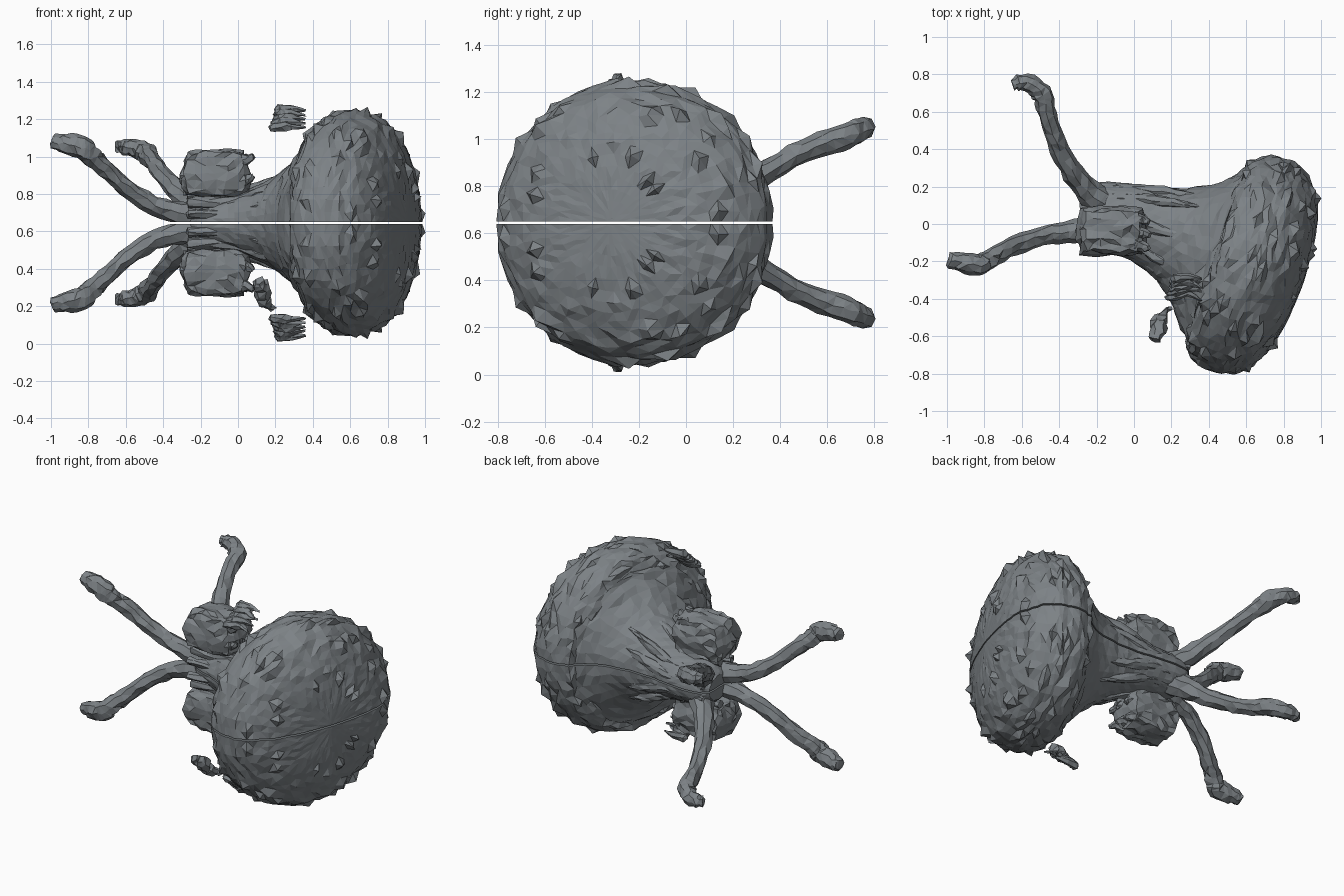
import bpy, bmesh, random
from math import sin, cos, pi, radians
from mathutils import Vector

if "Cube" in bpy.data.objects:
    bpy.data.objects.remove(bpy.data.objects["Cube"])

random.seed(7)
MID = 0.645          # mirror plane height
GAP = 0.005          # half of the slit between the two halves
MAT = bpy.data.materials.new("dark_grey")
MAT.diffuse_color = (0.205, 0.225, 0.24, 1)
MAT.use_nodes = True
MAT.node_tree.nodes["Principled BSDF"].inputs["Base Color"].default_value = MAT.diffuse_color


def smooth_path(points, steps):
    """Catmull-Rom resampling of tuples of any length."""
    p = [points[0]] + list(points) + [points[-1]]
    out = []
    for i in range(1, len(p) - 2):
        for s in range(steps):
            t = s / steps
            out.append(tuple(
                0.5 * (2 * b + (c - a) * t + (2 * a - 5 * b + 4 * c - d) * t * t
                       + (3 * b - a - 3 * c + d) * t ** 3)
                for a, b, c, d in zip(p[i - 1], p[i], p[i + 1], p[i + 2])))
    out.append(tuple(points[-1]))
    return out


def skin(bm, rings):
    """Bridge rings of points and close both ends."""
    vs = [[bm.verts.new(q) for q in r] for r in rings]
    n = len(vs[0])
    for a, b in zip(vs, vs[1:]):
        for k in range(n):
            bm.faces.new((a[k], a[(k + 1) % n], b[(k + 1) % n], b[k]))
    bm.faces.new(vs[0][::-1])
    bm.faces.new(vs[-1])
    return vs


def jitter(verts, amount):
    for v in verts:
        v.co += Vector([random.uniform(-amount, amount) for _ in range(3)])


def finish(name, bm, mirror=True):
    bmesh.ops.recalc_face_normals(bm, faces=bm.faces)
    bmesh.ops.triangulate(bm, faces=bm.faces)
    if mirror:
        bmesh.ops.bisect_plane(bm, geom=bm.verts[:] + bm.edges[:] + bm.faces[:],
                               plane_co=(0, 0, GAP), plane_no=(0, 0, 1), clear_inner=True)
        edges = [e for e in bm.edges if e.is_boundary]
        if edges:
            bmesh.ops.holes_fill(bm, edges=edges)
    me = bpy.data.meshes.new(name)
    bm.to_mesh(me)
    bm.free()
    me.materials.append(MAT)
    ob = bpy.data.objects.new(name, me)
    ob.location.z = MID
    bpy.context.collection.objects.link(ob)
    if mirror:
        m = ob.modifiers.new("Mirror", 'MIRROR')
        m.use_axis = (False, False, True)
        m.use_mirror_merge = False
    return ob


def body(name, sections, steps, sides, rough, spikes=0.0, spike_size=0.0):
    """Loft of ellipses: x, y, axis angle in degrees, half width, half height."""
    bm = bmesh.new()
    rings, widths = [], []
    for x, y, ang, w, h in smooth_path(sections, steps):
        a = radians(ang)
        side = Vector((-sin(a), cos(a), 0))
        rings.append([Vector((x, y, 0)) + side * (w * cos(2 * pi * k / sides))
                      + Vector((0, 0, h * sin(2 * pi * k / sides))) for k in range(sides)])
        widths.append(w)
    loops = skin(bm, rings)
    bm.normal_update()
    for ring, w in zip(loops, widths):
        even = min(1, w / 0.5)          # calmer surface where the rings get tight
        jitter(ring, rough * even)
        for v in ring:
            if random.random() < spikes * even and w > 0.15 and abs(v.co.z) > 0.03:
                v.co += v.normal * random.uniform(0.4, 1) * spike_size
    bmesh.ops.remove_doubles(bm, verts=bm.verts, dist=0.012)
    return finish(name, bm)


def tube(bm, path, sides=8, steps=4, rough=0.006):
    """Tube along x, y, z, radius."""
    pts = smooth_path(path, steps)
    rings = []
    for i, p in enumerate(pts):
        c = Vector(p[:3])
        d = Vector(pts[min(i + 1, len(pts) - 1)][:3]) - Vector(pts[max(i - 1, 0)][:3])
        u = d.cross(Vector((0, 0, 1))).normalized()
        w = u.cross(d).normalized()
        rings.append([c + p[3] * (u * cos(2 * pi * k / sides) + w * sin(2 * pi * k / sides))
                      for k in range(sides)])
    for r in skin(bm, rings):
        jitter(r, rough)


# Warty domed cap, axis tilted towards the front
AX = Vector((cos(radians(-19)), sin(radians(-19)), 0))
RIM = Vector((0.50, -0.18, 0))
profile = [(-0.07, 0.44), (-0.05, 0.53), (0.02, 0.585), (0.12, 0.605), (0.20, 0.59), (0.29, 0.53),
           (0.36, 0.42), (0.40, 0.29), (0.42, 0.14), (0.428, 0.02)]
body("cap", [((RIM + AX * s).x, (RIM + AX * s).y, -19, r, r) for s, r in profile],
     3, 60, 0.009, 0.12, 0.034)

# Trumpet stem flaring into the cap
body("stem", [(-0.29, 0.07, 0, 0.10, 0.08), (-0.22, 0.05, 0, 0.17, 0.13), (-0.05, 0.02, -2, 0.20, 0.16),
              (0.10, -0.03, -7, 0.23, 0.20), (0.22, -0.08, -13, 0.28, 0.26),
              (0.34, -0.125, -19, 0.37, 0.36), (0.44, -0.16, -19, 0.50, 0.50)],
     4, 36, 0.01)

# Ridges running along the stem, fading into the cap
bm = bmesh.new()
for y0, z0, y1, z1 in [(0.14, 0.09, 0.10, 0.26), (0.02, 0.14, -0.1, 0.32), (-0.1, 0.11, -0.30, 0.27),
                       (-0.13, 0.05, -0.40, 0.18), (0.19, 0.04, 0.16, 0.14)]:
    tube(bm, [(-0.27, y0, z0, 0.025), (-0.02, y0 * 0.95, z0 * 1.05, 0.033),
              (0.16, (y0 + y1) * 0.5, (z0 + z1) * 0.46, 0.03), (0.36, y1 * 0.9, z1 * 0.9, 0.008)])
finish("stem_ridges", bm)

# Root legs with blunt feet
legs = {
    "long_leg": [(-0.18, -0.02, 0.04, 0.08), (-0.32, -0.04, 0.055, 0.062), (-0.45, -0.055, 0.095, 0.052),
                 (-0.60, -0.10, 0.19, 0.05), (-0.72, -0.155, 0.30, 0.05), (-0.80, -0.205, 0.37, 0.058),
                 (-0.84, -0.22, 0.405, 0.062), (-0.93, -0.205, 0.425, 0.053), (-0.99, -0.19, 0.43, 0.038)],
    "back_leg": [(-0.18, 0.12, 0.06, 0.08), (-0.27, 0.20, 0.12, 0.066), (-0.35, 0.31, 0.20, 0.054),
                 (-0.42, 0.45, 0.28, 0.048), (-0.46, 0.58, 0.335, 0.05), (-0.485, 0.68, 0.37, 0.056),
                 (-0.53, 0.735, 0.395, 0.052), (-0.60, 0.755, 0.405, 0.044), (-0.645, 0.745, 0.41, 0.03)],
}
for name, path in legs.items():
    bm = bmesh.new()
    tube(bm, path, 8, 3, 0.007)
    finish(name, bm)

# Knobs on either side of the stem, with short prongs towards the cap
bm = bmesh.new()
bmesh.ops.create_cube(bm, size=2)
bmesh.ops.subdivide_edges(bm, edges=bm.edges[:], cuts=5, use_grid_fill=True)
for v in bm.verts:
    v.co = v.co.lerp(v.co.normalized() * 1.2, 0.4)
    taper = 1 - 0.12 * max(0, v.co.z)
    v.co = Vector((-0.12 + v.co.x * 0.175 * taper, -0.04 + v.co.y * 0.125 * taper,
                   0.265 + v.co.z * 0.12))
jitter(bm.verts, 0.012)
for y in (-0.11, -0.04, 0.03):
    for z in (0.23, 0.34):
        tube(bm, [(0.0, y, z, 0.04), (0.05, y - 0.01, z, 0.03), (0.08, y - 0.02, z + 0.02, 0.012)], 6, 2)
finish("side_knob", bm)

# Loose claw-like fragments beside the cap rim
bm = bmesh.new()
for i in range(5):
    z = 0.505 + i * 0.023
    y = -0.38 + 0.022 * i
    tube(bm, [(0.17 + 0.01 * i, y - 0.02, z, 0.012), (0.22, y, z + 0.01, 0.028),
              (0.29, y + 0.01, z + 0.01, 0.02), (0.36, y + 0.03 * (i % 3 - 1), z + 0.005, 0.005)], 6, 2)
finish("claw_fragment", bm)

# Single loose shard on the lower side
bm = bmesh.new()
tube(bm, [(0.11, -0.62, -0.31, 0.025), (0.13, -0.57, -0.35, 0.045), (0.14, -0.51, -0.42, 0.035),
          (0.19, -0.45, -0.46, 0.01)], 6, 3, 0.01)
finish("lower_shard", bm, mirror=False)
